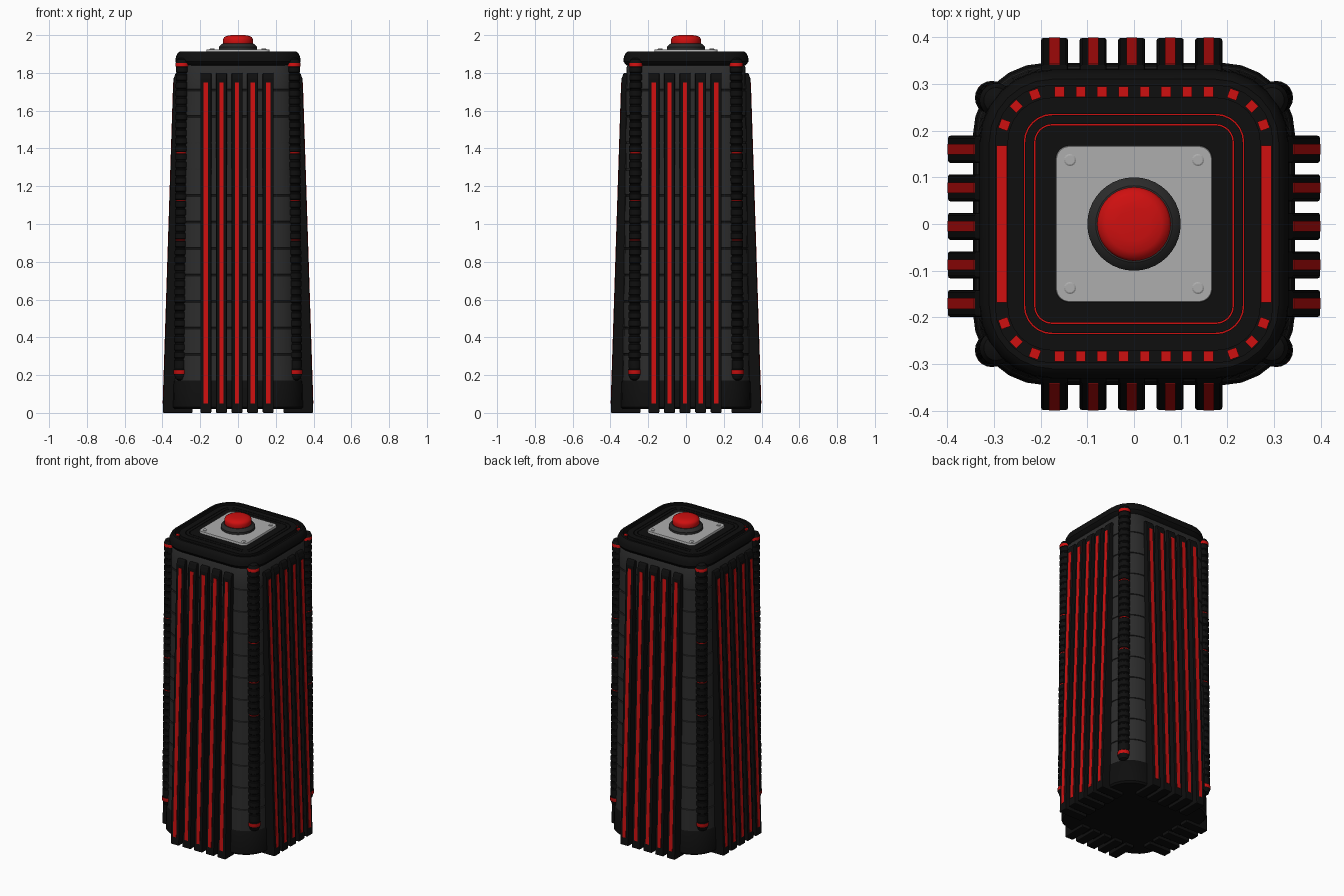
import bpy, bmesh, math
from mathutils import Matrix, Vector

if "Cube" in bpy.data.objects:
    bpy.data.objects.remove(bpy.data.objects["Cube"])

def mat(name, c):
    m = bpy.data.materials.new(name)
    m.diffuse_color = (*c, 1)
    m.use_nodes = True
    m.node_tree.nodes["Principled BSDF"].inputs["Base Color"].default_value = m.diffuse_color
    return m

BLACK = mat("black", (0.0045, 0.0045, 0.0045))
GREY = mat("dark grey", (0.025, 0.025, 0.025))
RED = mat("red", (0.62, 0.005, 0.005))
STEEL = mat("light grey", (0.42, 0.42, 0.42))

def finish(name, bm, mats, smooth=None, bevel=0):
    bmesh.ops.recalc_face_normals(bm, faces=bm.faces)
    me = bpy.data.meshes.new(name)
    bm.to_mesh(me)
    bm.free()
    ob = bpy.data.objects.new(name, me)
    bpy.context.collection.objects.link(ob)
    for m in mats:
        me.materials.append(m)
    if bevel:
        b = ob.modifiers.new("bevel", 'BEVEL')
        b.width, b.segments, b.limit_method = bevel, 2, 'ANGLE'
    if smooth:
        bpy.ops.object.select_all(action='DESELECT')
        ob.select_set(True)
        bpy.context.view_layer.objects.active = ob
        bpy.ops.object.shade_smooth_by_angle(angle=math.radians(smooth))
    return ob

def skin(bm, rings, red=lambda k: 0):
    """Join closed rings of points into a capped solid."""
    vs = [[bm.verts.new(p) for p in r] for r in rings]
    n = len(vs[0])
    for k in range(len(vs) - 1):
        for i in range(n):
            j = (i + 1) % n
            f = bm.faces.new((vs[k][i], vs[k][j], vs[k + 1][j], vs[k + 1][i]))
            f.material_index = red(k)
    bm.faces.new(vs[0][::-1])
    bm.faces.new(vs[-1])

def rsquare(h, z, c, seg=6):
    """Rounded square of half width h, corner centres at +-c."""
    pts = []
    for q, (sx, sy) in enumerate(((1, 1), (-1, 1), (-1, -1), (1, -1))):
        for i in range(seg + 1):
            a = math.pi / 2 * (q + i / seg)
            pts.append((sx * c + (h - c) * math.cos(a), sy * c + (h - c) * math.sin(a), z))
    return pts

def loft(name, prof, c, mats, red=lambda k: 0, smooth=35):
    bm = bmesh.new()
    skin(bm, [rsquare(h, z, c) for h, z in prof], red)
    return finish(name, bm, mats, smooth)

def circle(r, z, n, x=0, y=0):
    return [(x + r * math.cos(2 * math.pi * i / n), y + r * math.sin(2 * math.pi * i / n), z) for i in range(n)]

def lathe(name, prof, m, n=40, smooth=35):
    bm = bmesh.new()
    skin(bm, [circle(r, z, n) for r, z in prof])
    return finish(name, bm, [m], smooth)

# black base skirt
loft("base_skirt", [(0.335, 0.02), (0.345, 0.03), (0.341, 0.165), (0.334, 0.175)], 0.19, [BLACK])

# tapered grey body with horizontal seams
half = lambda z: 0.338 - 0.0125 * z
prof = [(half(0.15), 0.15)]
for i in range(11):
    z = 0.31 + i * 0.14
    prof += [(half(z), z - 0.005), (half(z) - 0.005, z - 0.003), (half(z) - 0.005, z + 0.003), (half(z), z + 0.005)]
prof += [(half(1.83), 1.83), (0.305, 1.845)]
loft("body", prof, 0.19, [GREY])

# fins with red strips, five per side
LATS = [-0.17 + 0.0825 * i for i in range(5)]
outer = lambda z: 0.3985 - 0.0325 * z

def place(axis, s, d, l, z):
    return (s * d, l, z) if axis == 'x' else (l, s * d, z)

for side, axis, s in (("front", 'y', -1), ("back", 'y', 1), ("left", 'x', -1), ("right", 'x', 1)):
    fins, strips = bmesh.new(), bmesh.new()
    for l in LATS:
        section = [(0.24, 0), (outer(0), 0), (outer(1.77), 1.77), (0.33, 1.8), (0.24, 1.8)]
        skin(fins, [[place(axis, s, d, l + w, z) for d, z in section] for w in (-0.029, 0.029)])
        strip = [(outer(z) + o, z) for z, o in ((0.05, -0.004), (0.05, 0.002), (1.75, 0.002), (1.75, -0.004))]
        skin(strips, [[place(axis, s, d, l + w, z) for d, z in strip] for w in (-0.0115, 0.0115)])
    finish(side + "_fins", fins, [BLACK], bevel=0.005)
    finish(side + "_fin_strips", strips, [RED])

# ribbed corner tubes with red bands and domed ends
tube = [(0.012, 0.172), (0.026, 0.18), (0.034, 0.203), (0.036, 0.206), (0.036, 0.228), (0.032, 0.232)]
z = 0.25
while z < 1.81:
    tube += [(0.034, z), (0.034, z + 0.028), (0.030, z + 0.032), (0.030, z + 0.038)]
    z += 0.042
tube += [(0.032, 1.832), (0.036, 1.834), (0.036, 1.853), (0.034, 1.857), (0.027, 1.872), (0.012, 1.88)]
groove_z = (0.92, 1.14, 1.37)

def tube_red(k):
    a, b = tube[k], tube[k + 1]
    m = (a[1] + b[1]) / 2
    band = a[0] == 0.036 and b[0] == 0.036
    groove = a[0] == 0.030 and b[0] == 0.030 and any(abs(m - g) < 0.0205 for g in groove_z)
    return int(band or groove)

for sx, nx in ((-1, "left"), (1, "right")):
    for sy, ny in ((-1, "front"), (1, "back")):
        bm = bmesh.new()
        skin(bm, [circle(r, z, 20, sx * (0.306 - 0.006 * z), sy * (0.271 - 0.003 * z)) for r, z in tube], tube_red)
        finish(f"{ny}_{nx}_corner_tube", bm, [BLACK, RED], 35)

# top cap with a wide dash groove and two thin red grooves
T = 1.912
cap = [(0.3, 1.835), (0.318, 1.842), (0.331, 1.86), (0.329, 1.885), (0.319, 1.905), (0.31, T),
       (0.297, T), (0.297, 1.882), (0.271, 1.882), (0.271, T)]
thin = []
for h in (0.236, 0.214):
    thin.append(len(cap) + 1)
    cap += [(h, T), (h, T - 0.012), (h - 0.003, T - 0.012), (h - 0.003, T)]
loft("top_cap", cap, 0.175, [BLACK, RED], lambda k: int(k in thin))

# red dashes and side bars at the bottom of the wide groove
bm = bmesh.new()

def dash(x, y, sx, sy, rot=0):
    bmesh.ops.create_cube(bm, size=1, matrix=Matrix.Translation((x, y, 1.884)) @ Matrix.Rotation(rot, 4, 'Z')
                          @ Matrix.Diagonal((sx, sy, 0.006, 1)))

for s in (-1, 1):
    dash(s * 0.283, 0, 0.022, 0.336)
    for i in range(8):
        dash(-0.1595 + i * 0.0456, s * 0.283, 0.021, 0.022)
    for t in (-1, 1):
        for deg in (20, 45, 70):
            a = math.radians(deg)
            dash(s * (0.175 + 0.109 * math.cos(a)), t * (0.175 + 0.109 * math.sin(a)), 0.021, 0.021, s * t * a)
finish("cap_light_dashes", bm, [RED])

# button plate with screws
loft("button_plate", [(0.168, 1.905), (0.168, 1.922), (0.166, 1.925)], 0.138, [STEEL])
bm = bmesh.new()
for x in (-0.137, 0.137):
    for y in (-0.137, 0.137):
        skin(bm, [circle(r, z, 16, x, y) for r, z in ((0.013, 1.92), (0.013, 1.927), (0.010, 1.929))])
finish("plate_screws", bm, [STEEL])

# button collar and red push button
lathe("button_collar", [(0.1, 1.92), (0.1, 1.938), (0.094, 1.946), (0.082, 1.955), (0.07, 1.955)], GREY)
lathe("push_button", [(0.077, 1.95), (0.079, 1.958), (0.079, 1.978), (0.074, 1.988), (0.06, 1.996), (0.035, 2.0)], RED)
